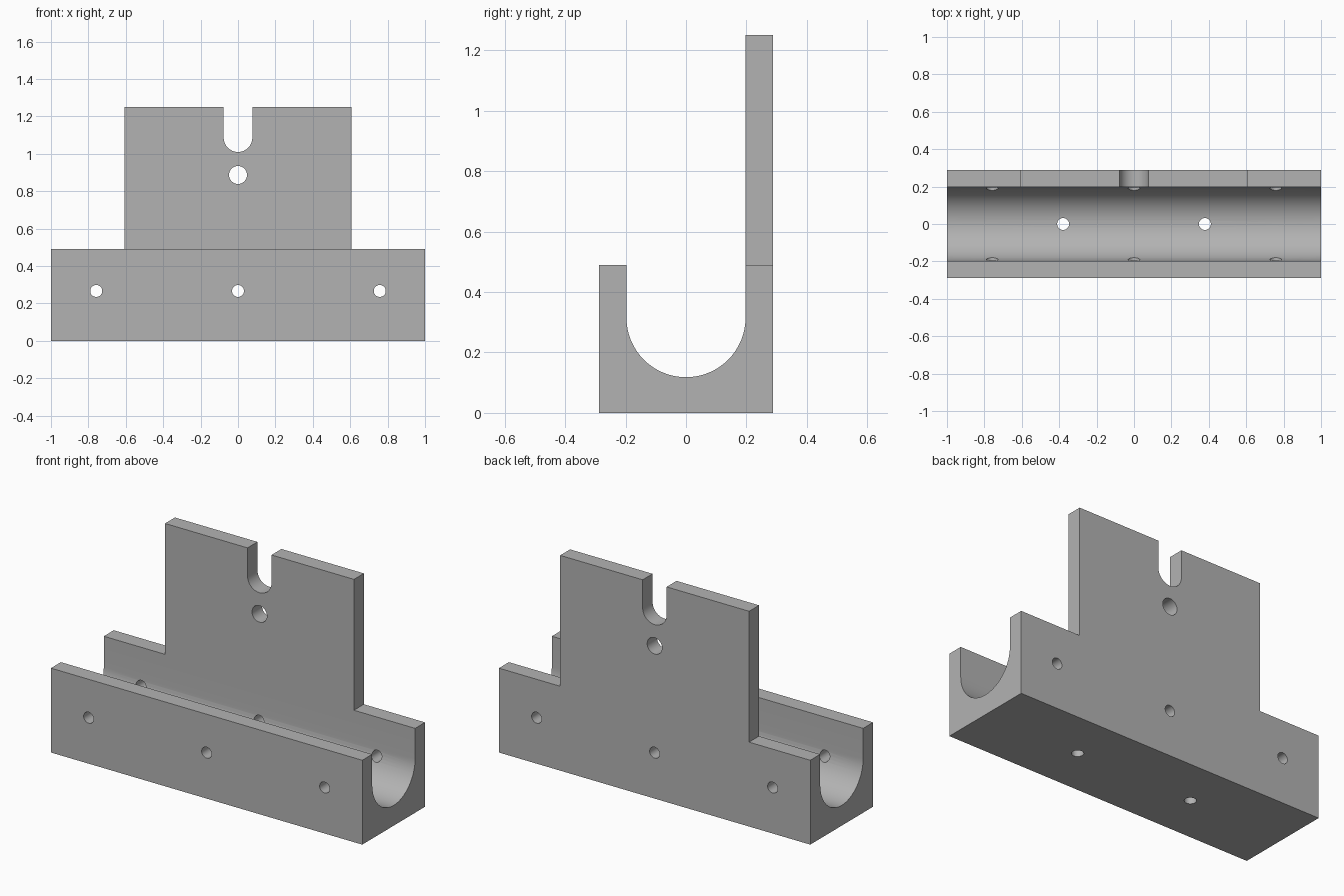
import bpy, bmesh
from math import pi, sin, cos, radians
from mathutils import Matrix

old = bpy.data.objects.get("Cube")
if old:
    bpy.data.objects.remove(old, do_unlink=True)

HALF_LEN, HALF_DEPTH, LIP, TOP = 1.0, 0.288, 0.49, 1.25
TROUGH_R, TROUGH_Z = 0.197, 0.315
PLATE_HALF = 0.607

grey = bpy.data.materials.new("plain grey")
grey.use_nodes = True
colour = (0.45, 0.45, 0.45, 1)
grey.diffuse_color = colour
grey.node_tree.nodes["Principled BSDF"].inputs["Base Color"].default_value = colour


def make_object(name, bm):
    bmesh.ops.recalc_face_normals(bm, faces=bm.faces)
    mesh = bpy.data.meshes.new(name)
    bm.to_mesh(mesh)
    bm.free()
    obj = bpy.data.objects.new(name, mesh)
    bpy.context.collection.objects.link(obj)
    mesh.materials.append(grey)
    return obj


def box(name, x0, x1, y0, y1, z0, z1):
    bm = bmesh.new()
    place = Matrix.Translation(((x0 + x1) / 2, (y0 + y1) / 2, (z0 + z1) / 2))
    bmesh.ops.create_cube(bm, size=1, matrix=place @ Matrix.Diagonal((x1 - x0, y1 - y0, z1 - z0, 1)))
    return make_object(name, bm)


def cylinder(name, radius, depth, centre, along_y=True):
    bm = bmesh.new()
    turn = Matrix.Rotation(pi / 2 if along_y else 0, 4, 'X')
    bmesh.ops.create_cone(bm, cap_ends=True, segments=32, radius1=radius, radius2=radius,
                          depth=depth, matrix=Matrix.Translation(centre) @ turn)
    return make_object(name, bm)


# J-shaped profile with a rounded trough, extruded along x
steps = 32
arc = [(-TROUGH_R * cos(pi * i / steps), TROUGH_Z - TROUGH_R * sin(pi * i / steps))
       for i in range(steps + 1)]
profile = [(HALF_DEPTH, TOP), (HALF_DEPTH, 0), (-HALF_DEPTH, 0), (-HALF_DEPTH, LIP),
           (-TROUGH_R, LIP)] + arc + [(TROUGH_R, TOP)]
bm = bmesh.new()
end = bm.faces.new([bm.verts.new((-HALF_LEN, y, z)) for y, z in profile])
side = bmesh.ops.extrude_face_region(bm, geom=[end])
bmesh.ops.translate(bm, vec=(2 * HALF_LEN, 0, 0),
                    verts=[v for v in side["geom"] if isinstance(v, bmesh.types.BMVert)])
bracket = make_object("trough_bracket", bm)

# Shoulders beside the tall back plate
cutters = [box("left_shoulder_cutter", PLATE_HALF, 1.2, -0.5, 0.5, LIP, 1.5),
           box("right_shoulder_cutter", -1.2, -PLATE_HALF, -0.5, 0.5, LIP, 1.5)]

# Round-bottomed slot and the hole under it
cutters += [cylinder("slot_end_cutter", 0.077, 0.4, (0, 0.25, 1.087)),
            box("slot_cutter", -0.077, 0.077, 0.05, 0.45, 1.087, 1.5),
            cylinder("plate_hole_cutter", 0.048, 0.4, (0, 0.25, 0.887))]

# Cross holes through both walls, and drain holes through the floor
cutters += [cylinder("wall_hole_cutter", 0.032, 1, (x, 0, 0.267)) for x in (-0.758, 0, 0.758)]
cutters += [cylinder("floor_hole_cutter", 0.032, 0.5, (x, 0, 0.1), False) for x in (-0.379, 0.379)]

bpy.ops.object.select_all(action='DESELECT')
bracket.select_set(True)
bpy.context.view_layer.objects.active = bracket
for cutter in cutters:
    cutter.hide_render = True
    cut = bracket.modifiers.new(cutter.name, 'BOOLEAN')
    cut.operation, cut.solver, cut.object = 'DIFFERENCE', 'EXACT', cutter
    bpy.ops.object.modifier_apply(modifier=cut.name)
    bpy.data.objects.remove(cutter, do_unlink=True)

bpy.ops.object.shade_smooth_by_angle(angle=radians(30))
